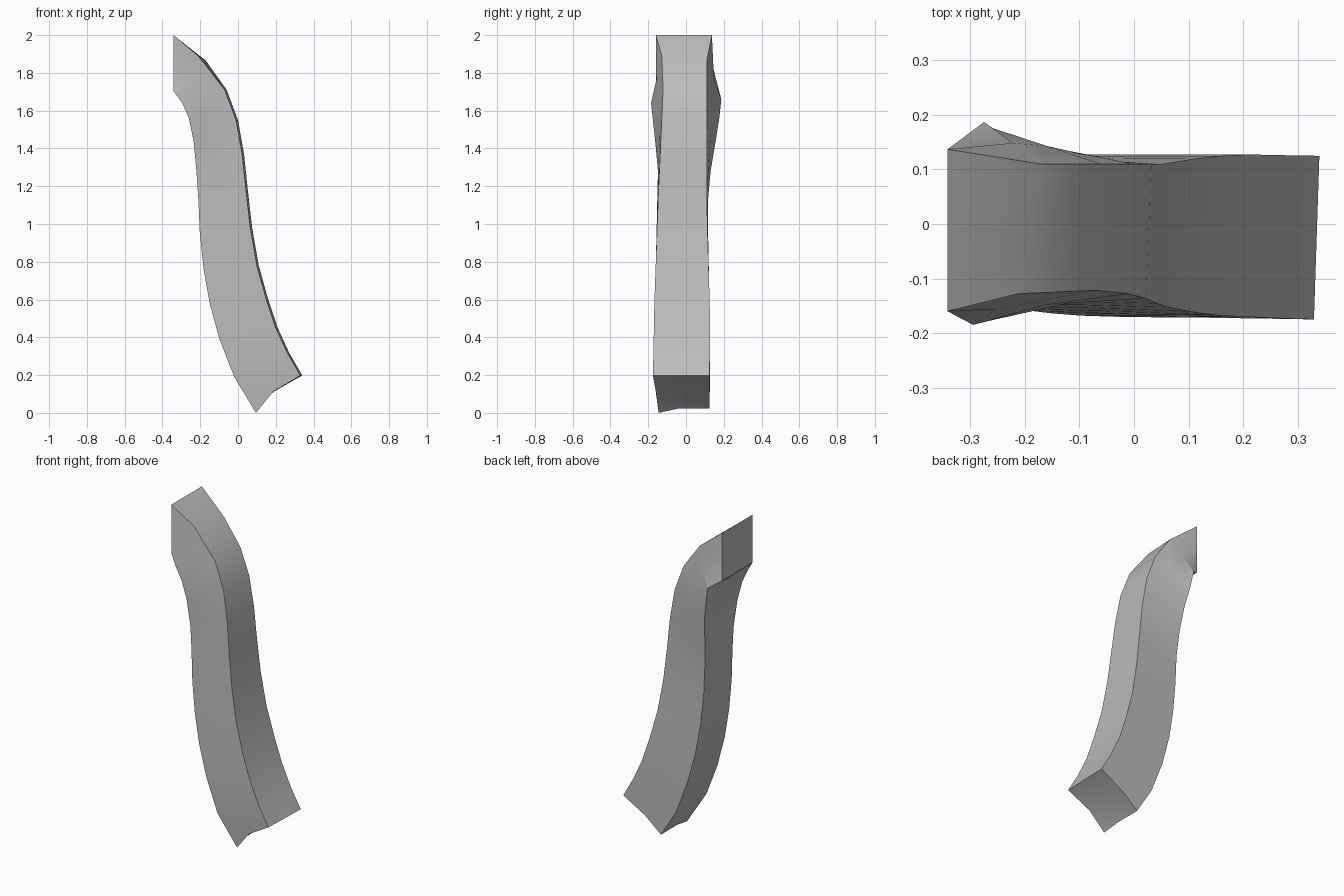
import bpy
import bmesh
import math
from mathutils import Vector

cube = bpy.data.objects.get("Cube")
if cube:
    bpy.data.objects.remove(cube, do_unlink=True)

# Stations along the beam: outer edge x, z and inner edge x, z
STATIONS = [
    (-.342, 2, -.342, 1.705), (-.17, 1.865, -.295, 1.64), (-.06, 1.71, -.26, 1.56),
    (0, 1.55, -.235, 1.44), (.032, 1.37, -.22, 1.28), (.052, 1.18, -.21, 1.13),
    (.075, .98, -.202, .95), (.11, .78, -.182, .76), (.16, .6, -.15, .58),
    (.21, .45, -.098, .39), (.27, .32, -.02, .19), (.34, .198, .095, 0),
]

# Edge depth (y) against height
OUTER_FRONT = [(.2, -.175), (.6, -.167), (1.2, -.145), (1.5, -.13), (1.75, -.12), (1.87, -.128), (2, -.16)]
OUTER_BACK = [(.2, .125), (.5, .128), (1.1, .11), (1.87, .11), (2, .137)]
INNER_FRONT = [(0, -.145), (.2, -.172), (1, -.155), (1.3, -.148), (1.64, -.185), (1.7, -.16)]
INNER_BACK = [(0, .125), (.4, .128), (1.1, .114), (1.3, .132), (1.5, .168), (1.64, .187), (1.7, .137)]


def lookup(keys, z):
    """Linear interpolation, clamped at both ends."""
    if z <= keys[0][0]:
        return keys[0][1]
    for (za, ya), (zb, yb) in zip(keys, keys[1:]):
        if z <= zb:
            return ya + (yb - ya) * (z - za) / (zb - za)
    return keys[-1][1]


def section(index):
    """Eight points around the beam: corners and side midpoints."""
    ox, oz, ix, iz = STATIONS[index]
    last = index == len(STATIONS) - 1
    # the front outer edge sits slightly inside the back one
    dx = 0 if index == 0 else -.04 if index == 1 else -.01
    dz = .025 if index == 1 else 0
    of = Vector((ox + dx, lookup(OUTER_FRONT, oz), oz + dz))
    ob = Vector((ox, lookup(OUTER_BACK, oz), oz))
    inf = Vector((ix, lookup(INNER_FRONT, iz), iz))
    inb = Vector((ix, lookup(INNER_BACK, iz), iz))
    if index == 1:
        inb += Vector((.02, 0, .02))
    om, im = of.lerp(ob, .4), inf.lerp(inb, .4)
    fm, bm_ = of.lerp(inf, .5), ob.lerp(inb, .5)
    if last:
        # hollow foot: raised middle and back
        for p in (fm, bm_):
            p += Vector((-.025, 0, .015))
        for p in (im, inb):
            p += Vector((-.012, 0, .024))
    return [of, om, ob, bm_, inb, im, inf, fm]


def cap(bm, ring):
    """Close an end with four quads around a centre point."""
    centre = bm.verts.new((ring[3].co + ring[7].co) / 2)
    for i in range(1, 8, 2):
        bm.faces.new((ring[i], ring[(i + 1) % 8], ring[(i + 2) % 8], centre))


# Loft the beam
bm = bmesh.new()
rings = [[bm.verts.new(p) for p in section(i)] for i in range(len(STATIONS))]
for a, b in zip(rings, rings[1:]):
    for i in range(8):
        j = (i + 1) % 8
        bm.faces.new((a[i], a[j], b[j], b[i]))
cap(bm, rings[0])
cap(bm, rings[-1])
bmesh.ops.recalc_face_normals(bm, faces=bm.faces)
mesh = bpy.data.meshes.new("curved_beam")
bm.to_mesh(mesh)
bm.free()
beam = bpy.data.objects.new("curved_beam", mesh)
bpy.context.collection.objects.link(beam)

# Plain grey material
grey = bpy.data.materials.new("light_grey")
grey.use_nodes = True
colour = (.5, .5, .5, 1)
grey.diffuse_color = colour
grey.node_tree.nodes["Principled BSDF"].inputs["Base Color"].default_value = colour
mesh.materials.append(grey)

# Smooth along the length, sharp at the corners
bpy.ops.object.select_all(action="DESELECT")
beam.select_set(True)
bpy.context.view_layer.objects.active = beam
bpy.ops.object.shade_smooth_by_angle(angle=math.radians(30))
